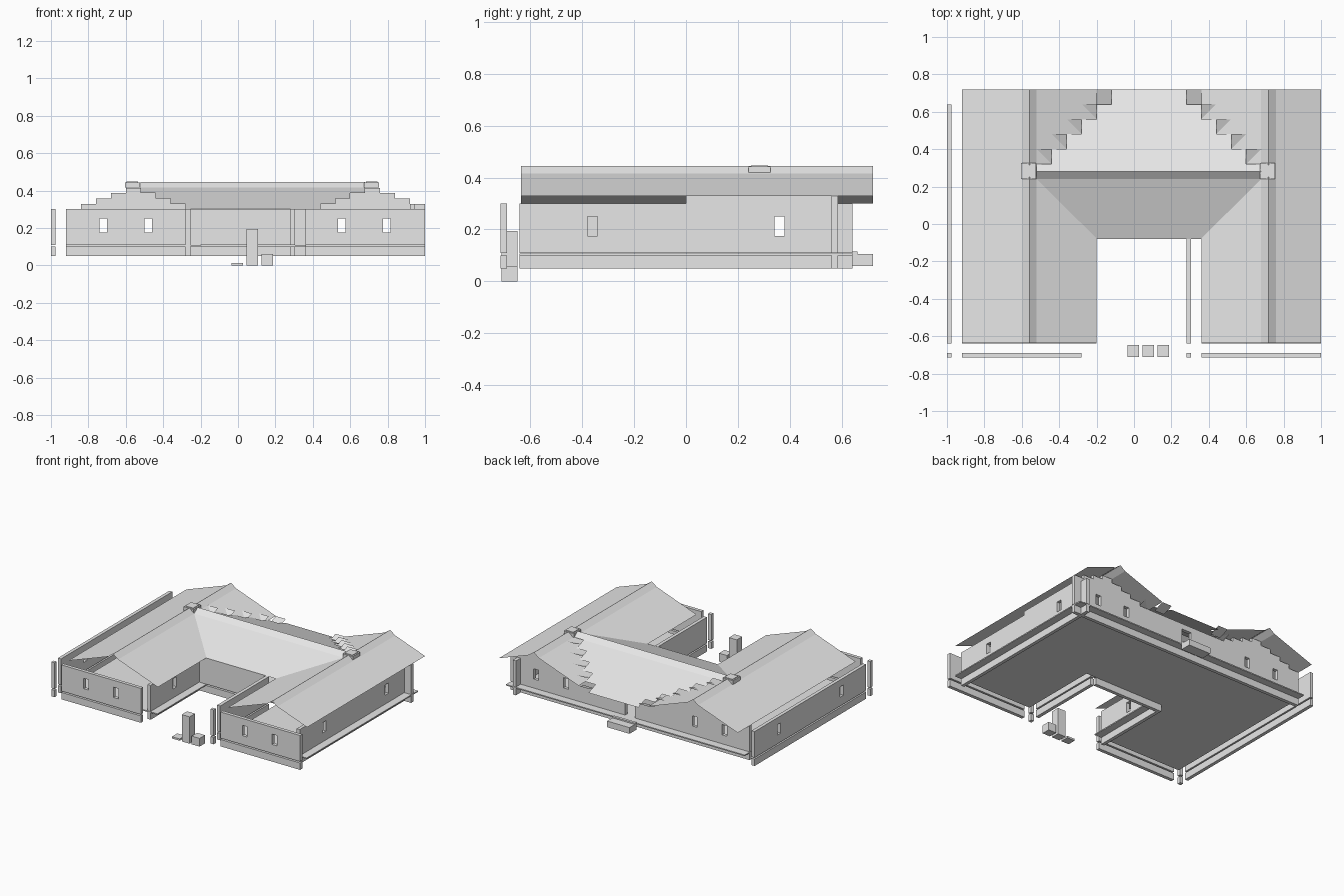
import bpy

if "Cube" in bpy.data.objects:
    bpy.data.objects.remove(bpy.data.objects["Cube"])

grey = bpy.data.materials.new("plain_grey")
grey.diffuse_color = (0.8, 0.8, 0.8, 1)
grey.use_nodes = True
grey.node_tree.nodes["Principled BSDF"].inputs["Base Color"].default_value = grey.diffuse_color

C = 0.08        # building module
T = 0.025       # panel thickness
Z_BASE, Z_FLOOR, Z_WALL, Z_EAVE = 0.05, 0.10, 0.11, 0.30


def make(name, verts, faces):
    me = bpy.data.meshes.new(name)
    me.from_pydata(verts, [], faces)
    me.materials.append(grey)
    ob = bpy.data.objects.new(name, me)
    bpy.context.collection.objects.link(ob)
    return ob


def boxes(name, items):
    """One object from boxes given as (x0, x1, y0, y1, z0, z1)."""
    v, f = [], []
    for x0, x1, y0, y1, z0, z1 in items:
        n = len(v)
        v += [(x, y, z) for z in (z0, z1)
              for x, y in ((x0, y0), (x1, y0), (x1, y1), (x0, y1))]
        for q in ((3, 2, 1, 0), (4, 5, 6, 7), (0, 1, 5, 4),
                  (1, 2, 6, 5), (2, 3, 7, 6), (3, 0, 4, 7)):
            f.append([n + i for i in q])
    return make(name, v, f)


def wall(name, along, at, a, b, windows=(), door=None):
    """Panel with real openings above a separate base board."""
    def slab(s0, s1, z0, z1):
        if along == "x":
            return (s0, s1, at, at + T, z0, z1)
        return (at, at + T, s0, s1, z0, z1)

    openings = [(w - 0.02, w + 0.02, 0.175, 0.25) for w in windows]
    if door:
        openings.append((door[0], door[1], Z_WALL, 0.26))
    parts, s = [], a
    for o0, o1, z0, z1 in sorted(openings):
        parts.append(slab(s, o0, Z_WALL, Z_EAVE))
        if z0 > Z_WALL:
            parts.append(slab(o0, o1, Z_WALL, z0))
        parts.append(slab(o0, o1, z1, Z_EAVE))
        s = o1
    parts.append(slab(s, b, Z_WALL, Z_EAVE))
    boxes(name, parts)
    boxes(name + "_base", [slab(a, b, Z_BASE, Z_FLOOR)])


# Floor in a U shape
boxes("floor", [(-0.92, -0.20, -0.64, 0.64, Z_FLOOR, 0.108),
                (-0.20, 0.36, -0.055, 0.64, Z_FLOOR, 0.108),
                (0.36, 1.00, -0.64, 0.64, Z_FLOOR, 0.108)])

# Walls
wall("left_outer_wall", "y", -1.0, -0.64, 0.64, (-0.36, 0.36))
wall("right_outer_wall", "y", 0.92, -0.64, 0.64, (-0.36, 0.36))
wall("left_front_wall", "x", -0.715, -0.92, -0.28, (-0.72, -0.48))
wall("right_front_wall", "x", -0.715, 0.36, 1.0, (0.555, 0.795))
wall("left_inner_wall", "y", -0.28, -0.64, -0.08, (-0.36,))
wall("right_inner_wall", "y", 0.28, -0.64, -0.08)
wall("courtyard_wall", "x", -0.08, -0.28, 0.28)
wall("back_wall", "x", 0.56, -0.92, 1.0, (-0.72, -0.48, 0.555, 0.795), (0.0, 0.08))

# Loose corner posts
for i, x in enumerate((-1.0, 0.28)):
    boxes(f"corner_post_{i}", [(x, x + T, -0.715, -0.69, Z_BASE, Z_FLOOR),
                               (x, x + T, -0.715, -0.69, Z_WALL, Z_EAVE)])

# Stepped gables at the back and the raised top of the right wall
for side, cx in (("left", -0.56), ("right", 0.72)):
    boxes(side + "_stepped_gable",
          [(cx - 0.28 + C * k, cx + 0.28 - C * k, 0.56, 0.56 + T,
            Z_EAVE + 0.0285 * k, Z_EAVE + 0.0285 * (k + 1)) for k in range(4)])
boxes("right_wall_top", [(0.92, 0.92 + T, 0.0, 0.56, Z_EAVE, 0.328)])


# Wing roofs: thin bent sheets swept along y
def wing_roof(name, profile):
    v = [(x, y, z) for x, z in profile for y in (-0.635, 0.72)]
    make(name, v, [(2 * i, 2 * i + 2, 2 * i + 3, 2 * i + 1)
                   for i in range(len(profile) - 1)])


wing_roof("left_roof", [(-0.92, 0.30), (-0.60, 0.415), (-0.56, 0.445),
                        (-0.52, 0.415), (-0.20, 0.30)])
wing_roof("right_roof", [(0.36, 0.30), (0.68, 0.415), (0.72, 0.445),
                         (0.76, 0.415), (1.0, 0.329)])


# Cross roof: rows of tiles that narrow step by step into the valleys
def tile_rows(name, rows):
    v, f = [], []
    for x0, x1, y0, z0, y1, z1 in rows:
        n = len(v)
        v += [(x0, y0, z0), (x1, y0, z0), (x1, y1, z1), (x0, y1, z1)]
        f.append((n, n + 1, n + 2, n + 3))
    make(name, v, f)


D = 0.029
front, back, flaps = [], [], []
for k in range(4):
    front.append((-0.52 + C * k, 0.68 - C * k, 0.24 - C * (k + 1),
                  0.415 - D * (k + 1), 0.24 - C * k, 0.415 - D * k))
for k in range(5):
    y0, y1 = 0.32 + C * k, 0.32 + C * (k + 1)
    z0, z1 = 0.415 - D * k, 0.415 - D * (k + 1)
    xl, xr = -0.44 + C * k, 0.60 - C * k
    back.append((xl, xr, y0, z0, y1, z1))
    flaps.append((xl - C, xl, y0, z1, y1, z0))
    flaps.append((xr, xr + C, y0, z1, y1, z0))
ridge = [(-0.52, 0.68, 0.24, 0.415, 0.28, 0.445),
         (-0.52, 0.68, 0.28, 0.445, 0.32, 0.415)]
tile_rows("cross_roof_front", front)
tile_rows("cross_roof_back", back)
tile_rows("cross_roof_ridge", ridge)
tile_rows("valley_tiles", flaps)

# Caps where the ridges meet
for side, x in (("left", -0.565), ("right", 0.715)):
    boxes(side + "_ridge_cap", [(x - 0.04, x + 0.04, 0.24, 0.325, 0.415, 0.443),
                                (x - 0.03, x + 0.03, 0.25, 0.315, 0.443, 0.447)])

# Back door step
boxes("back_step", [(-0.05, 0.13, 0.64, 0.72, 0.06, 0.105),
                    (-0.05, 0.13, 0.64, 0.66, 0.105, 0.115)])

# Three loose blocks at the front
for i, (x, h) in enumerate(((-0.035, 0.013), (0.045, 0.195), (0.125, 0.06))):
    boxes(f"front_block_{i}", [(x, x + 0.063, -0.71, -0.648, 0, h)])
